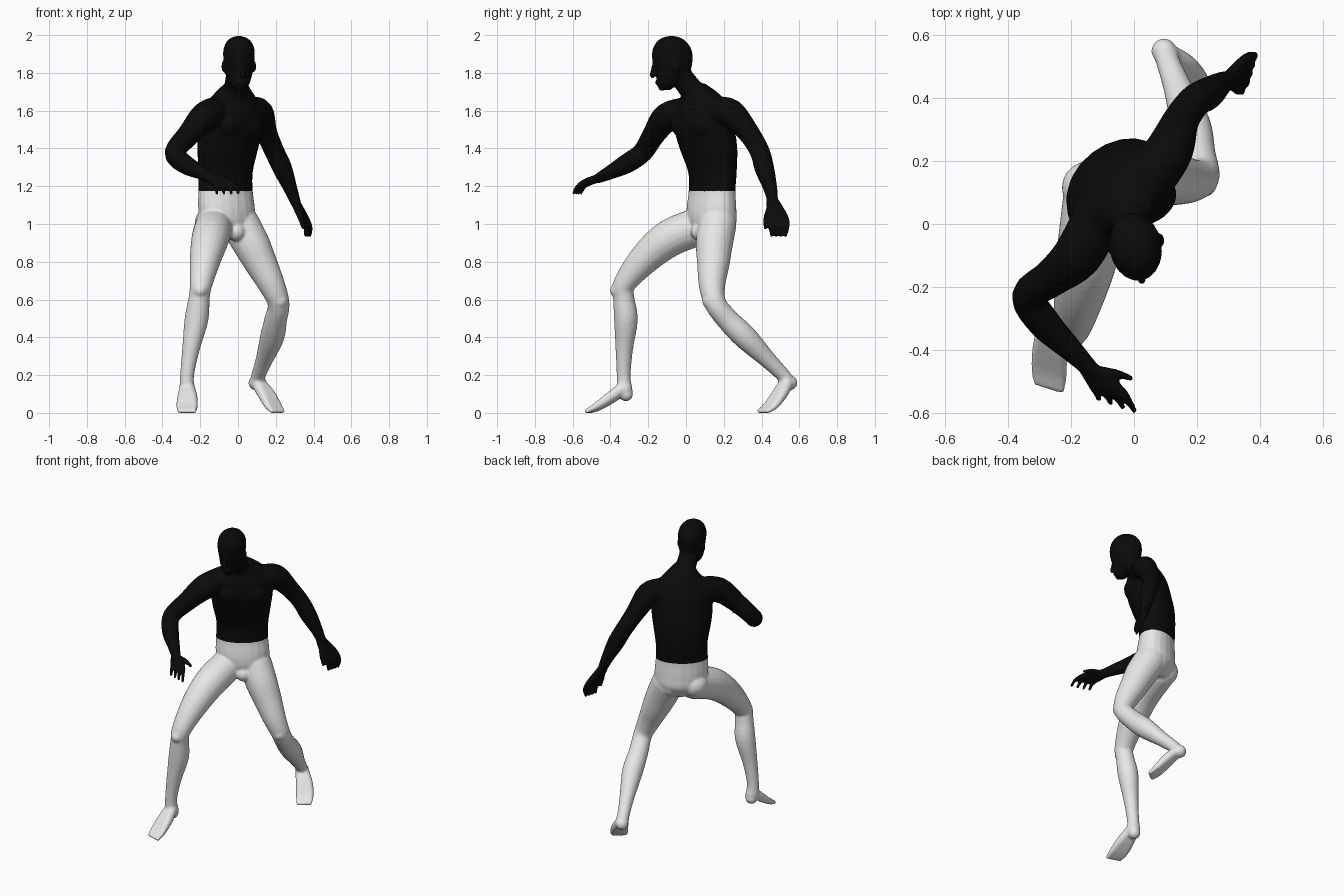
import bpy
import bmesh
import math
from mathutils import Vector, Matrix

default = bpy.data.objects.get("Cube")
if default:
    bpy.data.objects.remove(default, do_unlink=True)

SIDES = 20
bm = bmesh.new()


def spline(keys, steps=4):
    """Catmull-Rom interpolation of vectors of any size."""
    keys = [Vector(k) for k in keys]
    padded = [keys[0]] + keys + [keys[-1]]
    result = []
    for a, b, c, d in zip(padded, padded[1:], padded[2:], padded[3:]):
        for step in range(steps):
            t = step / steps
            result.append(b + (c - a) * (t / 2)
                          + (a * 2 - b * 5 + c * 4 - d) * (t * t / 2)
                          + (b * 3 - a - c * 3 + d) * (t * t * t / 2))
    return result + [keys[-1]]


def skin(rings):
    """Join rings of points into a closed surface."""
    loops = [[bm.verts.new(point) for point in ring] for ring in rings]
    for low, high in zip(loops, loops[1:]):
        for i in range(SIDES):
            j = (i + 1) % SIDES
            bm.faces.new((low[i], low[j], high[j], high[i]))
    bm.faces.new(loops[0][::-1])
    bm.faces.new(loops[-1])


def circle(center, side, front):
    angles = [math.tau * i / SIDES for i in range(SIDES)]
    return [center + side * math.cos(a) + front * math.sin(a) for a in angles]


def ball(center, radius, stretch=(1, 1, 1), yaw=0):
    matrix = (Matrix.Translation(center) @ Matrix.Rotation(math.radians(yaw), 4, 'Z')
              @ Matrix.Diagonal((*stretch, 1)))
    bmesh.ops.create_icosphere(bm, subdivisions=3, radius=radius, matrix=matrix)


def limb(keys):
    """Round tube through (x, y, z, radius) keys with domed ends."""
    path = spline(keys)
    side = Vector((1, 0.3, 0.2))
    rings = []
    for i, key in enumerate(path):
        after, before = path[min(i + 1, len(path) - 1)], path[max(i - 1, 0)]
        along = (after.xyz - before.xyz).normalized()
        side = (side - along * side.dot(along)).normalized()
        rings.append(circle(key.xyz, side * key[3], along.cross(side) * key[3]))
    skin(rings)
    for end in (path[0], path[-1]):
        ball(end.xyz, end[3])


def trunk(keys):
    """Stack of level ovals: (x, y, z, half width, half depth, yaw)."""
    rings = []
    for key in spline(keys):
        turn = Matrix.Rotation(math.radians(key[5]), 3, 'Z')
        rings.append(circle(key.xyz, turn @ Vector((key[3], 0, 0)),
                            turn @ Vector((0, key[4], 0))))
    skin(rings)


def digits(count, across, stations):
    """Fan of fingers or toes; each station is (center, spread, radius)."""
    for i in range(count):
        offset = Vector(across) * (i - (count - 1) / 2)
        limb([(*(Vector(center) + offset * spread), radius)
              for center, spread, radius in stations])


# Torso and pelvis
trunk([(-.05, .14, .93, .08, .06, 34), (-.055, .14, 1, .15, .11, 34),
       (-.06, .135, 1.08, .165, .115, 34), (-.066, .138, 1.18, .16, .105, 34),
       (-.065, .14, 1.28, .16, .11, 36), (-.055, .12, 1.4, .18, .13, 40),
       (-.04, .1, 1.5, .19, .135, 40), (-.03, .09, 1.6, .18, .125, 40),
       (-.025, .085, 1.66, .15, .1, 40), (-.02, .07, 1.71, .1, .08, 38),
       (-.01, .04, 1.75, .06, .06, 30)])
ball((-.02, .18, 1), .082)
ball((-.145, .115, 1.01), .085)
ball((-.01, .075, .965), .05)

# Chest muscles
for x, y in ((-.04, -.01), (.06, .07)):
    ball((x, y, 1.53), .085, (1, .7, .8), 40)

# Neck and head
limb([(-.02, .07, 1.66, .07), (-.01, .01, 1.74, .062), (0, -.05, 1.82, .06)])
trunk([(.01, -.105, 1.715, .025, .025, 10), (.01, -.1, 1.74, .048, .045, 10),
       (.005, -.08, 1.78, .066, .077, 10), (.005, -.07, 1.82, .075, .096, 10),
       (.005, -.072, 1.88, .082, .109, 10), (.005, -.074, 1.93, .082, .104, 10),
       (.005, -.076, 1.97, .066, .08, 10), (.005, -.077, 1.992, .04, .048, 10),
       (.005, -.077, 2.001, .012, .014, 10)])
limb([(.02, -.17, 1.85, .01), (.024, -.178, 1.81, .012), (.025, -.178, 1.79, .014)])
ball((.018, -.15, 1.755), .022, (1.2, .6, .7), 10)
ball((.018, -.128, 1.73), .02)
for x, y in ((-.077, -.075), (.086, -.05)):
    ball((x, y, 1.84), .03, (.35, .7, 1), 10)

# Right arm, reaching forward with a bent elbow
limb([(-.12, .01, 1.6, .08), (-.18, -.1, 1.57, .078), (-.26, -.17, 1.48, .061),
      (-.335, -.23, 1.385, .054), (-.285, -.315, 1.325, .052),
      (-.2, -.4, 1.28, .038), (-.14, -.46, 1.25, .028)])
digits(4, (.03, -.01, 0), [((-.14, -.46, 1.25), .4, .021), ((-.09, -.515, 1.23), 1, .018),
                           ((-.065, -.555, 1.205), 1.2, .012),
                           ((-.055, -.575, 1.17), 1.25, .01)])
limb([(-.12, -.47, 1.25, .02), (-.06, -.475, 1.245, .015), (-.01, -.49, 1.23, .01)])

# Left arm, swung back and down
limb([(.07, .17, 1.6, .08), (.115, .24, 1.59, .076), (.15, .33, 1.49, .058),
      (.193, .39, 1.39, .053), (.235, .415, 1.3, .052),
      (.275, .445, 1.2, .038), (.305, .46, 1.12, .028)])
digits(4, (.008, .027, 0), [((.305, .46, 1.12), .4, .021), ((.345, .485, 1.04), 1, .018),
                            ((.37, .492, .99), 1.1, .012), ((.37, .49, .945), .9, .01)])
limb([(.31, .45, 1.1, .02), (.33, .425, 1.04, .015), (.345, .42, .985, .01)])

# Right leg, stepping forward
limb([(-.125, .09, 1, .1), (-.145, -.08, .935, .1), (-.172, -.215, .825, .084),
      (-.195, -.325, .69, .06), (-.205, -.33, .62, .056), (-.22, -.318, .5, .063),
      (-.25, -.327, .34, .046), (-.27, -.33, .2, .037), (-.268, -.325, .13, .042)])
ball((-.2, -.365, .655), .038)
ball((-.268, -.318, .105), .038)
digits(5, (-.019, .006, 0), [((-.268, -.34, .13), .3, .032), ((-.268, -.4, .085), .7, .028),
                             ((-.27, -.465, .04), 1, .019), ((-.27, -.515, .015), 1, .012)])

# Left leg, trailing with the heel lifted
limb([(.015, .165, 1, .102), (.07, .15, .9, .098), (.12, .145, .8, .087),
      (.18, .138, .68, .07), (.215, .155, .585, .058), (.2, .22, .5, .06),
      (.18, .315, .405, .064), (.14, .43, .29, .046), (.11, .51, .21, .038),
      (.105, .53, .18, .04)])
ball((.22, .13, .6), .045)
ball((.095, .55, .165), .04)
digits(5, (.014, .011, 0), [((.11, .53, .16), .3, .032), ((.15, .495, .105), .7, .028),
                            ((.185, .45, .045), 1, .019), ((.208, .41, .015), 1, .012)])

# Blend all parts into one smooth body
bmesh.ops.recalc_face_normals(bm, faces=bm.faces[:])
source = bpy.data.meshes.new("body_parts")
bm.to_mesh(source)
bm.free()
body = bpy.data.objects.new("body", source)
bpy.context.collection.objects.link(body)
remesh = body.modifiers.new("blend", 'REMESH')
remesh.mode = 'VOXEL'
remesh.voxel_size = 0.007
soften = body.modifiers.new("soften", 'SMOOTH')
soften.factor = 0.5
soften.iterations = 7
bpy.context.view_layer.update()
graph = bpy.context.evaluated_depsgraph_get()
mesh = bpy.data.meshes.new_from_object(body.evaluated_get(graph))
body.modifiers.clear()
body.data = mesh
mesh.name = "body"
bpy.data.meshes.remove(source)
lowest = min(v.co.z for v in mesh.vertices)
mesh.transform(Matrix.Translation((0, 0, -lowest)))
mesh.shade_smooth()

# Dark upper body and arms, pale legs
mesh.materials.clear()
for name, value in (("pale_legs", 0.8), ("black_upper_body", 0.003)):
    material = bpy.data.materials.new(name)
    material.use_nodes = True
    color = (value, value, value, 1)
    material.diffuse_color = color
    material.node_tree.nodes["Principled BSDF"].inputs["Base Color"].default_value = color
    mesh.materials.append(material)
for face in mesh.polygons:
    spot = face.center
    arm = spot.z > 0.85 and abs(spot.y) > 0.35
    face.material_index = int(spot.z > 1.175 or arm)
